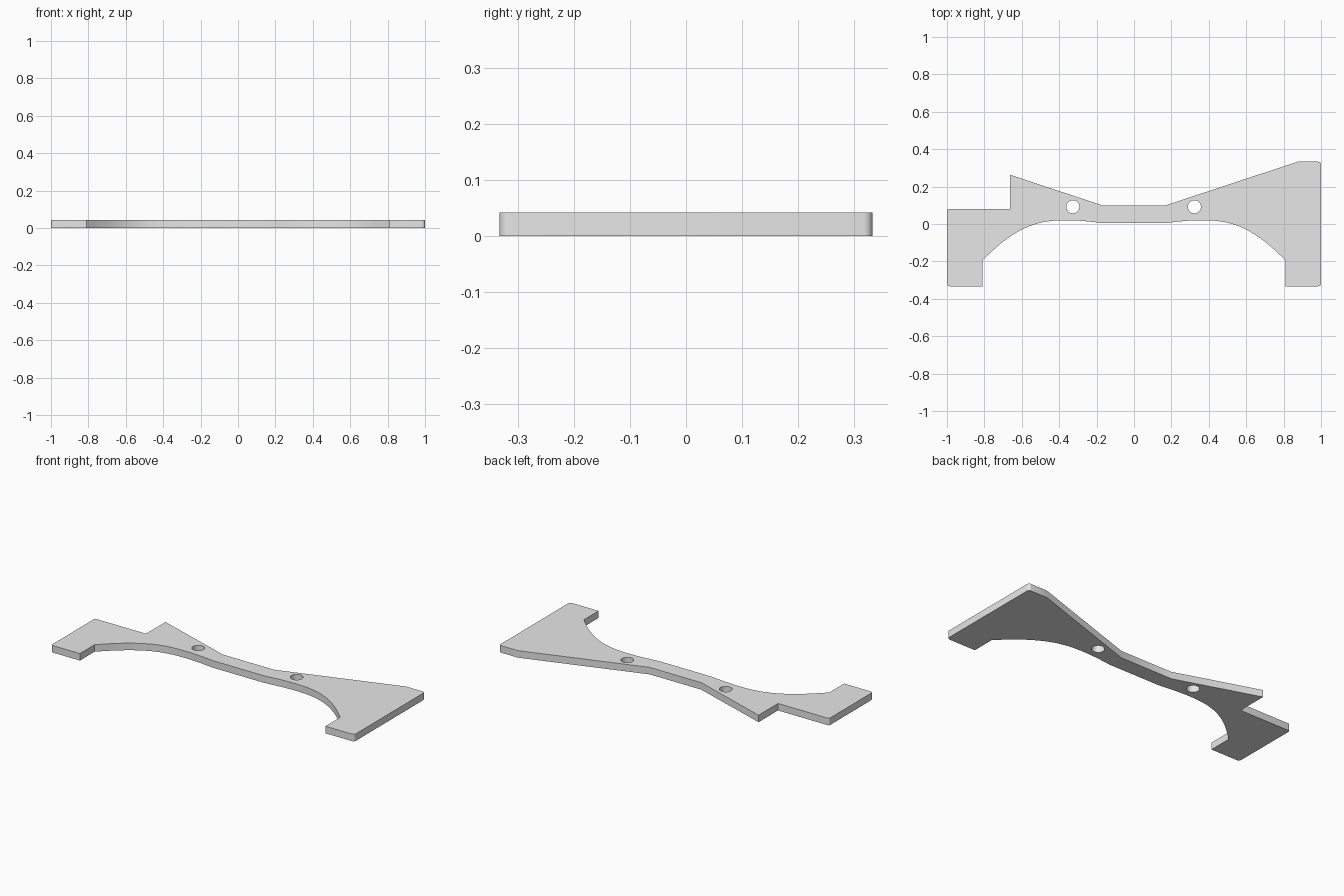
import bpy
import bmesh
from math import cos, sin, pi, radians
from mathutils import Vector
from mathutils.geometry import interpolate_bezier

THICKNESS = 0.042

cube = bpy.data.objects.get("Cube")
if cube:
    bpy.data.objects.remove(cube, do_unlink=True)


def rounded(corner, before, after, radius=0.016):
    """Small fillet at a corner, from the direction of before to after."""
    c, a, b = Vector(corner), Vector(before), Vector(after)
    start = c + (a - c).normalized() * radius
    end = c + (b - c).normalized() * radius
    pts = interpolate_bezier(start, start.lerp(c, 0.55), end.lerp(c, 0.55), end, 6)
    return [tuple(p[:2]) for p in pts]


def arch(side):
    """Curved underside, from the foot to the middle bar."""
    foot = interpolate_bezier(Vector((-0.81, -0.195)), Vector((-0.62, 0.0)),
                              Vector((-0.5, 0.02)), Vector((-0.36, 0.02)), 20)
    inner = interpolate_bezier(Vector((-0.36, 0.02)), Vector((-0.29, 0.02)),
                               Vector((-0.23, 0.012)), Vector((-0.17, 0.005)), 8)
    return [(-side * p[0], p[1]) for p in foot + inner[1:]]


def circle(x, y, radius, count=32):
    return [(x + radius * cos(2 * pi * i / count), y + radius * sin(2 * pi * i / count))
            for i in range(count)]


# Outline, anticlockwise from the foot on the -x side
outline = rounded((-1, -0.333), (-1, 0), (0, -0.333))
outline += [(-0.81, -0.333)]
outline += arch(-1)
outline += arch(1)[::-1]
outline += [(0.81, -0.333)]
outline += rounded((1, -0.333), (0, -0.333), (1, 0))
outline += rounded((1, 0.333), (1, 0), (0, 0.333))
outline += [(0.875, 0.333), (0.17, 0.1), (-0.17, 0.1), (-0.663, 0.263), (-0.663, 0.08)]
outline += rounded((-1, 0.08), (0, 0.08), (-1, 0), 0.01)

# Filled profile with two screw holes
profile = bpy.data.curves.new("bracket_plate", "CURVE")
profile.dimensions = "2D"
profile.fill_mode = "BOTH"
profile.extrude = THICKNESS / 2
for loop in (outline, circle(-0.327, 0.092, 0.035), circle(0.323, 0.092, 0.035)):
    spline = profile.splines.new("POLY")
    spline.points.add(len(loop) - 1)
    for point, (x, y) in zip(spline.points, loop):
        point.co = (x, y, 0, 1)
    spline.use_cyclic_u = True

plate = bpy.data.objects.new("bracket_plate", profile)
bpy.context.collection.objects.link(plate)
bpy.ops.object.select_all(action="DESELECT")
plate.select_set(True)
bpy.context.view_layer.objects.active = plate
bpy.ops.object.convert(target="MESH")
plate = bpy.context.view_layer.objects.active

# Weld caps to walls and rest the plate on the ground
bm = bmesh.new()
bm.from_mesh(plate.data)
bmesh.ops.remove_doubles(bm, verts=bm.verts, dist=0.0002)
bmesh.ops.translate(bm, verts=bm.verts, vec=(0, 0, THICKNESS / 2))
bmesh.ops.recalc_face_normals(bm, faces=bm.faces)
bm.to_mesh(plate.data)
bm.free()
bpy.ops.object.shade_smooth_by_angle(angle=radians(30))

# Plain grey
grey = bpy.data.materials.new("plain_grey")
grey.use_nodes = True
colour = (0.8, 0.8, 0.8, 1)
grey.diffuse_color = colour
grey.node_tree.nodes["Principled BSDF"].inputs["Base Color"].default_value = colour
plate.data.materials.clear()
plate.data.materials.append(grey)
